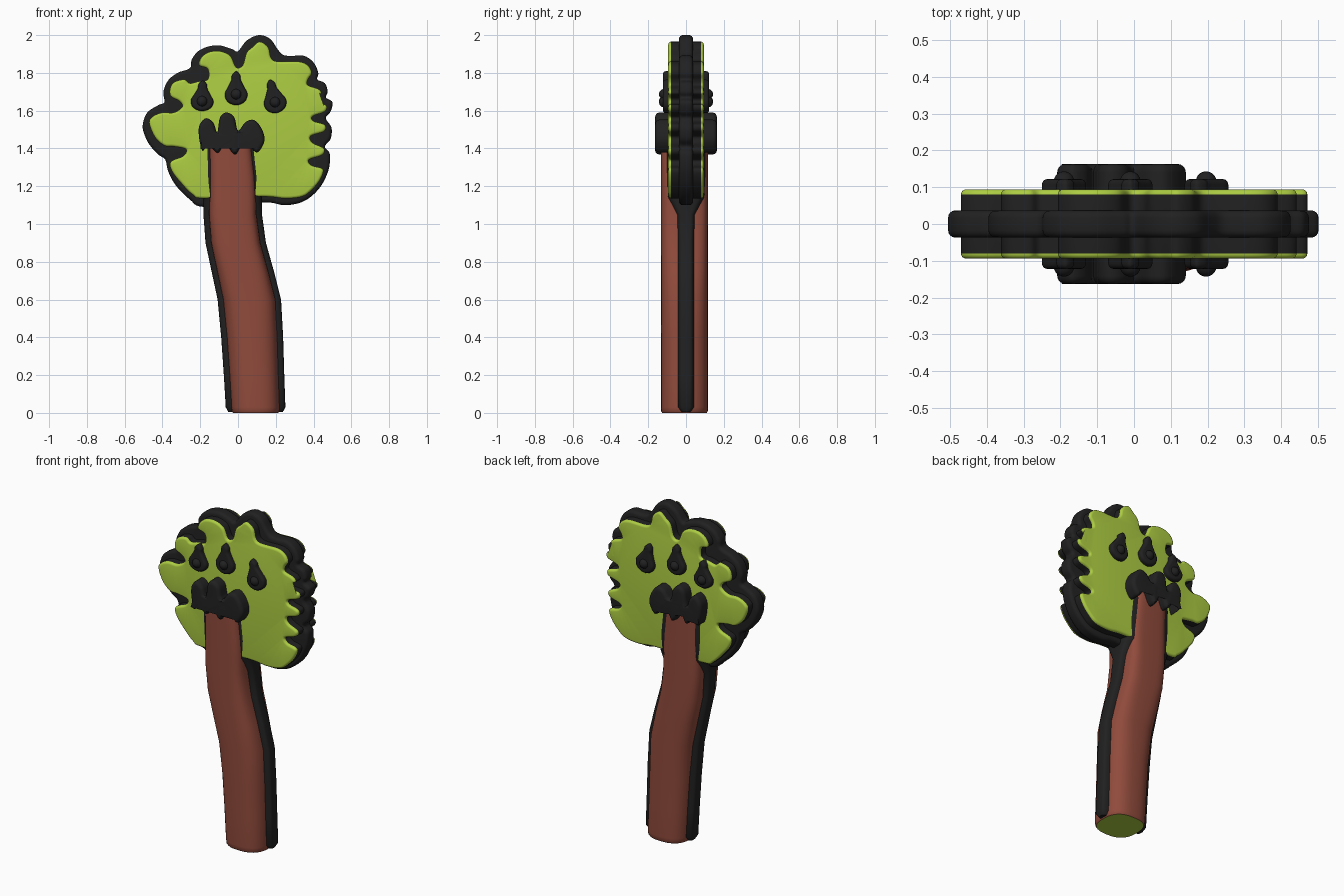
import bpy, bmesh, math
from mathutils import Vector

if "Cube" in bpy.data.objects:
    bpy.data.objects.remove(bpy.data.objects["Cube"])


def material(name, rgb):
    m = bpy.data.materials.new(name)
    m.diffuse_color = (*rgb, 1)
    m.use_nodes = True
    m.node_tree.nodes["Principled BSDF"].inputs["Base Color"].default_value = m.diffuse_color
    return m


GREEN = material("leaf_green", (0.42, 0.61, 0.055))
BROWN = material("bark_brown", (0.28, 0.07, 0.045))
BLACK = material("outline_black", (0.015, 0.015, 0.015))


def loft(name, rings, mats, rule=None):
    """Skin closed rings of points, cap both ends, colour faces by a rule."""
    bm = bmesh.new()
    loops = [[bm.verts.new(p) for p in ring] for ring in rings]
    n = len(loops[0])
    for a, b in zip(loops, loops[1:]):
        for i in range(n):
            j = (i + 1) % n
            bm.faces.new((a[i], a[j], b[j], b[i]))
    caps = [bm.faces.new(loops[0]), bm.faces.new(loops[-1])]
    bmesh.ops.recalc_face_normals(bm, faces=bm.faces)
    if rule:
        for f in bm.faces:
            f.material_index = rule(f)
    bmesh.ops.triangulate(bm, faces=caps)
    me = bpy.data.meshes.new(name)
    bm.to_mesh(me)
    bm.free()
    for m in mats:
        me.materials.append(m)
    ob = bpy.data.objects.new(name, me)
    bpy.context.collection.objects.link(ob)
    bpy.ops.object.select_all(action='DESELECT')
    ob.select_set(True)
    bpy.context.view_layer.objects.active = ob
    bpy.ops.object.shade_smooth_by_angle(angle=math.radians(40))
    return ob


def smooth_loop(pts, steps=5):
    """Closed Catmull-Rom curve through the points."""
    out, n = [], len(pts)
    for i in range(n):
        p0, p1, p2, p3 = (Vector(pts[(i + k) % n]) for k in (-1, 0, 1, 2))
        for s in range(steps):
            t = s / steps
            out.append(0.5 * (2 * p1 + (p2 - p0) * t + (2 * p0 - 5 * p1 + 4 * p2 - p3) * t * t
                              + (3 * p1 - p0 - 3 * p2 + p3) * t ** 3))
    return out


def slab(name, pts, half, bevel, mats, rule=None):
    """Front outline extruded to y = +-half with rounded rims."""
    c = smooth_loop(pts)
    n = len(c)
    area = sum(c[i - 1].x * c[i].y - c[i].x * c[i - 1].y for i in range(n))
    sign = 1 if area > 0 else -1
    inward = []
    for i in range(n):
        t = (c[(i + 1) % n] - c[i - 1]).normalized()
        inward.append(Vector((-t.y, t.x)) * sign)
    prof = [(bevel * (1 - math.cos(a)), half - bevel + bevel * math.sin(a))
            for a in (math.pi / 2 * k / 4 for k in range(5))]
    prof = [(o, -y) for o, y in reversed(prof)] + prof
    rings = []
    for o, y in prof:
        rings.append([(p.x + d.x * o, y, p.y + d.y * o) for p, d in zip(c, inward)])
    return loft(name, rings, mats, rule)


# canopy outline: thin black slab behind the leaves
outline = [
    (-.505, 1.52), (-.48, 1.59), (-.42, 1.63), (-.39, 1.645), (-.395, 1.70), (-.37, 1.76), (-.32, 1.80),
    (-.255, 1.825), (-.245, 1.87), (-.21, 1.915), (-.155, 1.94), (-.095, 1.945), (-.03, 1.925), (0, 1.915),
    (.045, 1.97), (.11, 2.0), (.17, 1.98), (.21, 1.925), (.24, 1.895), (.285, 1.89), (.35, 1.89),
    (.40, 1.855), (.425, 1.80), (.42, 1.765), (.46, 1.745), (.475, 1.70), (.465, 1.67), (.50, 1.645),
    (.49, 1.595), (.465, 1.56), (.495, 1.51), (.49, 1.45), (.46, 1.41), (.485, 1.375), (.485, 1.315),
    (.47, 1.26), (.435, 1.195), (.38, 1.14), (.32, 1.11), (.24, 1.10), (.13, 1.115), (-.175, 1.09),
    (-.255, 1.13), (-.33, 1.205), (-.37, 1.28), (-.385, 1.34), (-.425, 1.37), (-.465, 1.415), (-.49, 1.46)]
slab("canopy_outline", outline, 0.037, 0.02, [BLACK])

# canopy leaves: thicker slab with black sides and green faces
leaves = [
    (-.47, 1.535), (-.45, 1.57), (-.40, 1.59), (-.34, 1.59), (-.295, 1.62), (-.31, 1.65), (-.355, 1.675),
    (-.36, 1.715), (-.34, 1.75), (-.285, 1.765), (-.255, 1.745), (-.21, 1.755), (-.16, 1.765), (-.16, 1.82),
    (-.205, 1.84), (-.195, 1.88), (-.155, 1.91), (-.095, 1.915), (-.04, 1.89), (-.01, 1.83), (.025, 1.84),
    (.045, 1.905), (.075, 1.935), (.115, 1.965), (.16, 1.935), (.175, 1.88), (.21, 1.86), (.32, 1.86),
    (.37, 1.84), (.39, 1.80), (.37, 1.765), (.37, 1.735), (.425, 1.715), (.44, 1.69), (.395, 1.665),
    (.40, 1.64), (.465, 1.63), (.46, 1.595), (.395, 1.57), (.40, 1.545), (.46, 1.525), (.455, 1.49),
    (.385, 1.465), (.395, 1.43), (.455, 1.40), (.445, 1.365), (.375, 1.34), (.39, 1.31), (.45, 1.29),
    (.435, 1.235), (.39, 1.18), (.34, 1.145), (.25, 1.135), (.13, 1.145), (-.18, 1.135), (-.24, 1.155),
    (-.30, 1.215), (-.35, 1.28), (-.355, 1.33), (-.29, 1.36), (-.275, 1.395), (-.34, 1.41), (-.39, 1.415),
    (-.44, 1.46)]
slab("canopy_leaves", leaves, 0.094, 0.014, [BLACK, GREEN],
     lambda f: int(abs(f.calc_center_median().y) > 0.08))


def section(cx, z, rx, ry, power, cy=-0.008, n=48):
    """Superellipse ring."""
    ring = []
    for i in range(n):
        a = 2 * math.pi * i / n
        c, s = math.cos(a), math.sin(a)
        ring.append((cx + rx * math.copysign(abs(c) ** (2 / power), c),
                     cy + ry * math.copysign(abs(s) ** (2 / power), s), z))
    return ring


# trunk: height, centre x, half width of bark, half depth of outline strip
stations = [(0.03, .093, .128, .045), (0.2, .085, .13, .045), (0.4, .075, .134, .045), (0.6, .06, .138, .045),
            (0.75, .025, .135, .045), (0.9, -.012, .13, .045), (1.05, -.028, .125, .05),
            (1.14, -.028, .124, .10), (1.25, -.03, .122, .105), (1.4, -.04, .115, .105), (1.46, -.042, .11, .10)]
bark = [section(.093, 0, .12, .118, 2.6), section(.093, .008, .126, .123, 2.6)]
bark += [section(cx, z, rx, .124, 2.6 + 2 * min(1, max(0, z - .5) / .6)) for z, cx, rx, d in stations]
loft("trunk", bark, [BROWN, GREEN], lambda f: int(f.normal.z < -0.9))

# black strip running down both sides of the trunk
strip = [section(.093, .006, .145, .03, 4, 0)]
strip += [section(cx, z, rx + .03, d, 5, 0) for z, cx, rx, d in stations]
loft("trunk_outline", strip, [BLACK])

# jagged crown over the trunk top, showing on front and back
crown = [
    (-.185, 1.385), (-.205, 1.45), (-.205, 1.52), (-.17, 1.56), (-.13, 1.535), (-.11, 1.485), (-.095, 1.565),
    (-.06, 1.59), (-.02, 1.565), (0, 1.495), (.04, 1.54), (.085, 1.55), (.125, 1.505), (.14, 1.44),
    (.105, 1.38), (.07, 1.405), (.058, 1.465), (.03, 1.45), (-.01, 1.37), (-.045, 1.40), (-.06, 1.465),
    (-.10, 1.38), (-.135, 1.40), (-.16, 1.455)]
slab("trunk_crown", crown, 0.163, 0.022, [BLACK])

# hanging drops with a small bead on each face
half_drop = [(.045, -.04), (.06, 0), (.042, .04), (.025, .075), (.022, .10)]
for k, (cx, cz, tilt, tall) in enumerate([(-.19, 1.65, -.04, .9), (-.01, 1.687, 0, 1), (.196, 1.645, .22, 1)], 1):
    shape = [(0, -.058)] + half_drop + [(0, .122)] + [(-x, z) for x, z in reversed(half_drop)]
    ct, st = math.cos(tilt), math.sin(tilt)
    shape = [(cx + x * ct - z * tall * st, cz + x * st + z * tall * ct) for x, z in shape]
    slab(f"drop_{k}", shape, 0.122, 0.015, [BLACK])
    for side, y in (("front", -.115), ("back", .115)):
        bpy.ops.mesh.primitive_uv_sphere_add(segments=20, ring_count=12, radius=.028, location=(cx, y, cz))
        bead = bpy.context.object
        bead.name = f"drop_bead_{side}_{k}"
        bead.data.materials.append(BLACK)
        bpy.ops.object.shade_smooth_by_angle()
